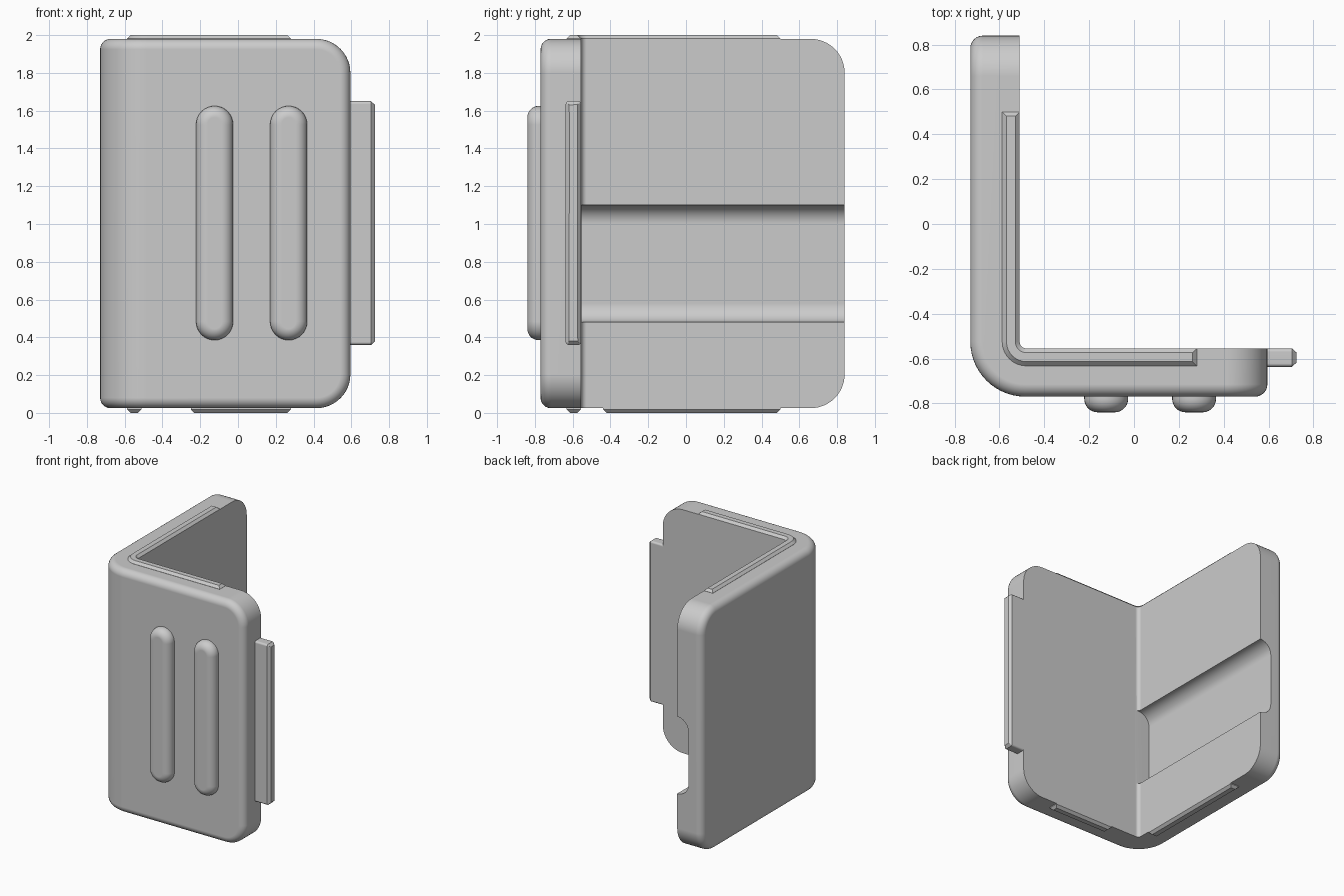
import bpy, bmesh
from math import pi, cos, sin, radians
from mathutils import Vector

if "Cube" in bpy.data.objects:
    bpy.data.objects.remove(bpy.data.objects["Cube"])

grey = bpy.data.materials.new("light grey")
grey.use_nodes = True
grey.diffuse_color = (0.6, 0.6, 0.6, 1)
grey.node_tree.nodes["Principled BSDF"].inputs["Base Color"].default_value = (0.6, 0.6, 0.6, 1)

LEFT, RIGHT, FRONT, BACK = -0.73, 0.595, -0.77, 0.84
INNER_X, INNER_Y = -0.51, -0.555
BOTTOM, TOP = 0.025, 1.98


def prism(outline, low, high, along="z"):
    """Extrude a flat outline along z, or an xz outline along y."""
    bm = bmesh.new()
    place = (lambda a, b, h: (a, b, h)) if along == "z" else (lambda a, b, h: (a, h, b))
    face = bm.faces.new([bm.verts.new(place(a, b, low)) for a, b in outline])
    grown = bmesh.ops.extrude_face_region(bm, geom=[face])["geom"]
    step = Vector(place(0, 0, high - low))
    for v in grown:
        if isinstance(v, bmesh.types.BMVert):
            v.co += step
    bmesh.ops.recalc_face_normals(bm, faces=bm.faces)
    return bm


def box(x0, x1, y0, y1, z0, z1):
    return prism([(x0, y0), (x1, y0), (x1, y1), (x0, y1)], z0, z1)


def round_edges(bm, rule, size, segments=1):
    bm.normal_update()
    edges = [e for e in bm.edges if rule(e)]
    bmesh.ops.bevel(bm, geom=edges, offset=size, offset_type="OFFSET",
                    segments=segments, profile=0.5, affect="EDGES", clamp_overlap=False)


def runs(axis):
    return lambda e: abs((e.verts[0].co - e.verts[1].co).normalized()[axis]) > 0.99


def near(e, x, y):
    return all(abs(v.co.x - x) < 1e-3 and abs(v.co.y - y) < 1e-3 for v in e.verts)


def at_level(axis, value):
    return lambda e: all(abs(v.co[axis] - value) < 1e-4 for v in e.verts)


def finish(name, bm):
    mesh = bpy.data.meshes.new(name)
    bm.to_mesh(mesh)
    bm.free()
    obj = bpy.data.objects.new(name, mesh)
    bpy.context.collection.objects.link(obj)
    mesh.materials.append(grey)
    return obj


def smooth(obj):
    bpy.ops.object.select_all(action="DESELECT")
    obj.select_set(True)
    bpy.context.view_layer.objects.active = obj
    bpy.ops.object.shade_smooth_by_angle(angle=radians(32))
    normals = obj.modifiers.new("flat normals", "WEIGHTED_NORMAL")
    normals.keep_sharp = True


def corner_outline(x0, y0, x_end, y_end, x1, y1):
    return [(x0, y0), (x_end, y0), (x_end, y1), (x1, y1), (x1, y_end), (x0, y_end)]


# Angled shell: bend, rounded free corners, then a soft outer rim
bm = prism(corner_outline(LEFT, FRONT, RIGHT, BACK, INNER_X, INNER_Y), BOTTOM, TOP)


def free_corner(e):
    level = any(at_level(2, z)(e) for z in (BOTTOM, TOP))
    return level and (at_level(0, RIGHT)(e) or at_level(1, BACK)(e))


def outer(f):
    return f.normal.x < 1e-3 and f.normal.y < 1e-3 and abs(f.normal.z) < 1e-3


round_edges(bm, free_corner, 0.18, 12)
round_edges(bm, lambda e: near(e, LEFT, FRONT), 0.245, 14)
round_edges(bm, lambda e: near(e, INNER_X, INNER_Y), 0.03, 6)
round_edges(bm, lambda e: sum(outer(f) for f in e.link_faces) == 1, 0.055, 6)
shell = finish("corner_shell", bm)

# Wide channel with coved edges across the inside of the side wall
cove, z_low, z_high = 0.1, 0.48, 1.1
arc = [i / 12 * pi / 2 for i in range(13)]
channel = [(-0.4, z_low), (-0.4, z_high)]
channel += [(INNER_X - cove * sin(a), z_high - cove + cove * cos(a)) for a in arc]
channel += [(INNER_X - cove * cos(a), z_low + cove - cove * sin(a)) for a in arc]
cutter = finish("channel_cutter", prism(channel, INNER_Y + 0.001, 1.0, "y"))
cutter.hide_render = True
cut = shell.modifiers.new("channel", "BOOLEAN")
cut.operation, cut.solver, cut.object = "DIFFERENCE", "EXACT", cutter
bpy.context.view_layer.objects.active = shell
bpy.ops.object.modifier_apply(modifier=cut.name)
bpy.data.objects.remove(cutter)
smooth(shell)

# Raised lip following the inner edge of the top
lip_x, lip_y, chamfer = -0.588, -0.633, 0.019
bm = prism(corner_outline(lip_x, lip_y, 0.28, 0.5, INNER_X, INNER_Y), TOP - 0.02, 2.0)
round_edges(bm, lambda e: near(e, lip_x, lip_y), 0.108, 8)
round_edges(bm, lambda e: near(e, INNER_X, INNER_Y), 0.03, 6)
round_edges(bm, at_level(2, 2.0), chamfer)
smooth(finish("top_lip", bm))

# Two short lips underneath
for name, span in (("front_bottom_lip", (-0.25, 0.28, lip_y, INNER_Y)),
                   ("side_bottom_lip", (lip_x, INNER_X, -0.44, 0.5))):
    bm = box(*span, 0, BOTTOM + 0.02)
    round_edges(bm, at_level(2, 0), chamfer)
    smooth(finish(name, bm))

# Joining tongue on the free end of the front wall
bm = box(RIGHT - 0.05, 0.725, -0.637, INNER_Y, 0.36, 1.65)
round_edges(bm, runs(0), 0.015, 3)
round_edges(bm, at_level(0, 0.725), 0.02)
smooth(finish("edge_tongue", bm))

# Two rounded grip bars on the front
radius, face_y = 0.098, -0.84
for name, x in (("right_grip_bar", -0.124), ("left_grip_bar", 0.268)):
    half = [i / 16 * pi for i in range(17)]
    pill = [(x + radius * cos(a), 1.625 - radius + radius * sin(a)) for a in half]
    pill += [(x - radius * cos(a), 0.385 + radius - radius * sin(a)) for a in half]
    bm = prism(pill, face_y, FRONT + 0.02, "y")
    round_edges(bm, at_level(1, face_y), 0.06, 7)
    smooth(finish(name, bm))
